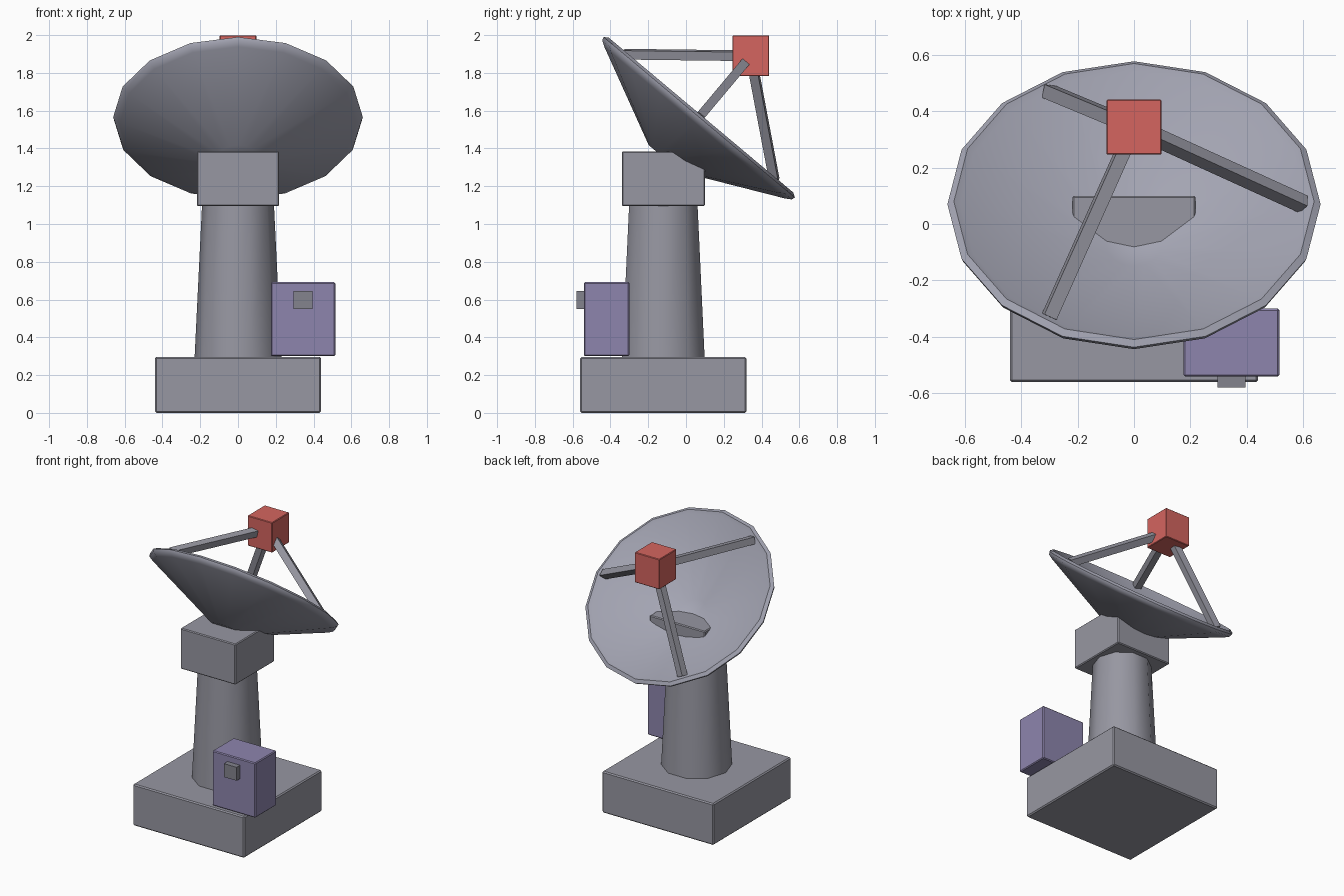
import bpy
import bmesh
from math import cos, sin, pi, radians
from mathutils import Matrix, Vector

cube = bpy.data.objects.get("Cube")
if cube:
    bpy.data.objects.remove(cube, do_unlink=True)


def material(name, color):
    mat = bpy.data.materials.new(name)
    mat.use_nodes = True
    rgba = (*color, 1.0)
    mat.diffuse_color = rgba
    mat.node_tree.nodes["Principled BSDF"].inputs["Base Color"].default_value = rgba
    return mat


GREY = material("concrete grey", (0.31, 0.31, 0.36))
PALE = material("pale dish grey", (0.37, 0.375, 0.45))
DARK = material("dark grey", (0.23, 0.23, 0.27))
PURPLE = material("muted purple", (0.27, 0.235, 0.42))
RED = material("signal red", (0.66, 0.13, 0.115))


def finish(name, bm, mat, smooth=None):
    bmesh.ops.recalc_face_normals(bm, faces=bm.faces)
    mesh = bpy.data.meshes.new(name)
    bm.to_mesh(mesh)
    bm.free()
    mesh.materials.append(mat)
    obj = bpy.data.objects.new(name, mesh)
    bpy.context.collection.objects.link(obj)
    if smooth:
        bpy.ops.object.select_all(action="DESELECT")
        obj.select_set(True)
        bpy.context.view_layer.objects.active = obj
        bpy.ops.object.shade_smooth_by_angle(angle=radians(smooth))
    return obj


def box(name, center, size, mat, bevel=0.0, frame=Matrix()):
    bm = bmesh.new()
    bmesh.ops.create_cube(bm, size=1, matrix=Matrix.Diagonal((*size, 1)))
    if bevel:
        bmesh.ops.bevel(bm, geom=bm.edges[:], offset=bevel, segments=1, affect="EDGES")
    bm.transform(frame @ Matrix.Translation(center))
    return finish(name, bm, mat)


def lathe(name, profile, sides, mat, frame, smooth):
    """Spin a (radius, height) profile around the local z axis."""
    bm = bmesh.new()
    rings = []
    for r, z in profile:
        if r == 0:
            rings.append([bm.verts.new((0, 0, z))] * sides)
        else:
            rings.append([bm.verts.new((r * cos(2 * pi * i / sides), r * sin(2 * pi * i / sides), z))
                          for i in range(sides)])
    for a, b in zip(rings, rings[1:]):
        for i in range(sides):
            j = (i + 1) % sides
            corners = list(dict.fromkeys((a[i], a[j], b[j], b[i])))
            bm.faces.new(corners)
    bm.transform(frame)
    return finish(name, bm, mat, smooth)


# Foundation, tapered pedestal and swivel head share one centre line
MAST_Y = -0.12
box("base", (0, MAST_Y, 0.148), (0.88, 0.88, 0.296), GREY, 0.008)
lathe("pedestal", [(0, 0.29), (0.23, 0.29), (0.19, 1.11), (0, 1.11)], 10, GREY,
      Matrix.Translation((0, MAST_Y, 0)), 45)
box("swivel_head", (0, MAST_Y, 1.24), (0.436, 0.44, 0.29), GREY, 0.006)

# Equipment cabinet with a small control panel
box("cabinet", (0.345, -0.42, 0.496), (0.34, 0.24, 0.392), PURPLE, 0.006)
box("control_panel", (0.345, -0.555, 0.598), (0.1, 0.05, 0.096), DARK)

# Dish: thick shallow cone with a rounded rim, tilted towards the back
dish_frame = Matrix.Translation((0, 0.07, 1.565)) @ Matrix.Rotation(radians(-40), 4, "X")
profile = [(0, -0.285), (0.11, -0.285), (0.625, -0.037), (0.655, -0.018), (0.661, 0),
           (0.638, 0.015), (0.615, 0), (0.1, -0.222), (0, -0.235)]
lathe("dish", profile, 16, PALE, dish_frame, 40)

# Receiver box at the focus, held by three struts from the rim
focus = Vector((0, 0, 0.425))
box("receiver", dish_frame @ focus, (0.195, 0.195, 0.215), RED, 0.004)
for i in range(3):
    angle = 2 * pi * i / 3
    foot = Vector((0.6 * cos(angle), 0.6 * sin(angle), 0))
    span = focus - foot
    turn = Vector((0, 0, 1)).rotation_difference(span).to_matrix().to_4x4()
    frame = dish_frame @ Matrix.Translation((foot + focus) / 2) @ turn
    box(f"strut_{i + 1}", (0, 0, 0), (0.048, 0.048, span.length), GREY, 0, frame)
